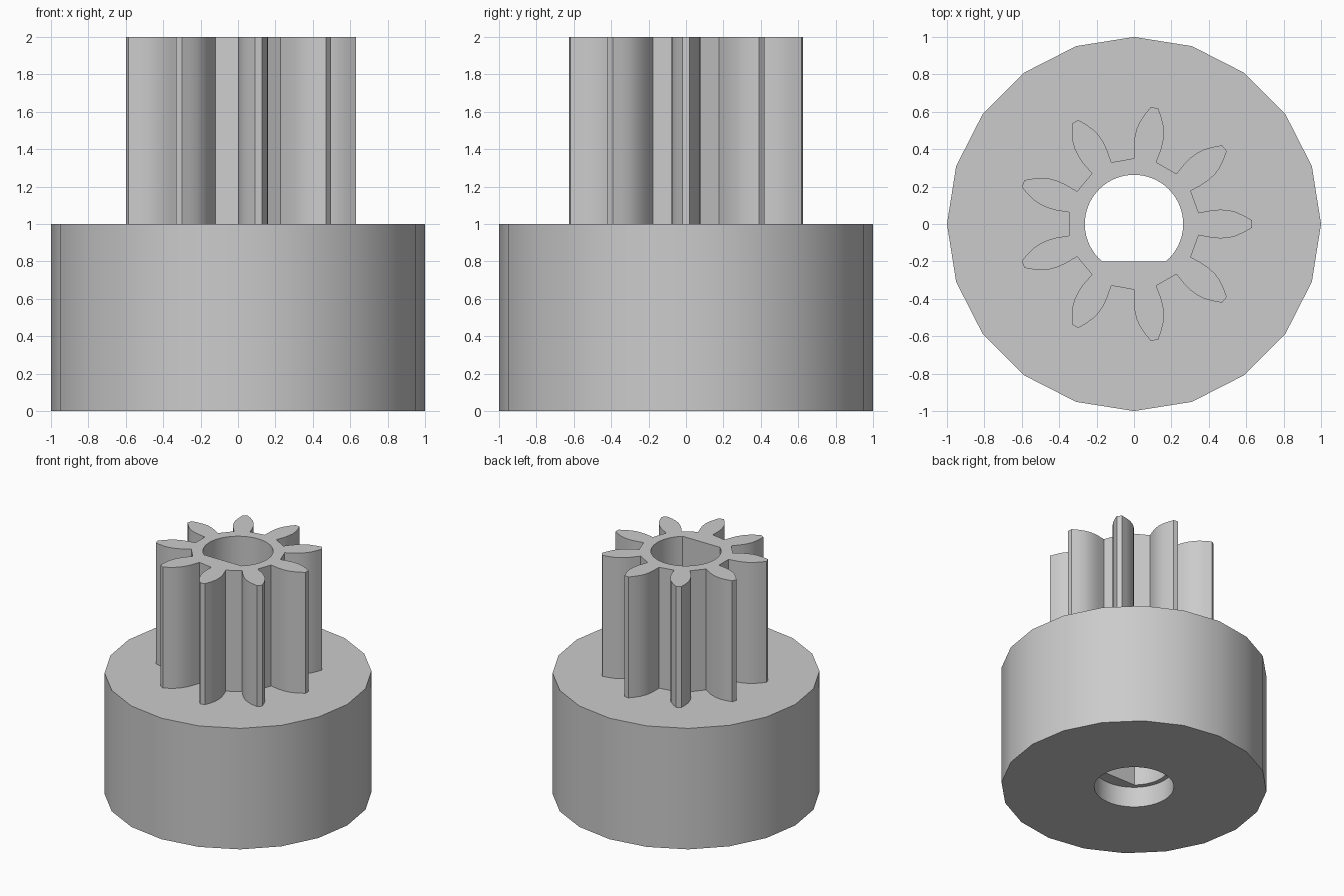
import bpy, bmesh, math
from math import sin, cos, radians

if "Cube" in bpy.data.objects:
    bpy.data.objects.remove(bpy.data.objects["Cube"])

bm = bmesh.new()


def circle(r, n, a0=0.0, a1=360.0, closed=True):
    """Points on a circle or arc, angles in degrees."""
    steps = n if closed else n - 1
    angles = [radians(a0 + (a1 - a0) * i / steps) for i in range(n)]
    return [(r * cos(a), r * sin(a)) for a in angles]


def gear(teeth, flank):
    """Repeat a mirrored tooth flank around the axis."""
    tooth = [(x, -y) for x, y in flank] + flank[::-1]
    pts = []
    for i in range(teeth):
        a = 2 * math.pi * i / teeth
        pts += [(x * cos(a) - y * sin(a), x * sin(a) + y * cos(a)) for x, y in tooth]
    return pts


def wall(outline, z0, z1):
    """Vertical wall along an outline; returns its lower and upper edge loops."""
    n = len(outline)
    low = [bm.verts.new((x, y, z0)) for x, y in outline]
    top = [bm.verts.new((x, y, z1)) for x, y in outline]
    for i in range(n):
        j = (i + 1) % n
        bm.faces.new((low[i], low[j], top[j], top[i]))
    return [[bm.edges.get((v[i], v[(i + 1) % n])) for i in range(n)] for v in (low, top)]


def ring(outer, inner):
    """Flat face between two edge loops at the same height."""
    bmesh.ops.triangle_fill(bm, use_beauty=True, edges=outer + inner, normal=(0, 0, 1))


# Outlines: hub, nine-tooth gear, D-shaped bore and round counterbore
flank = [(0.346, 0.06), (0.414, 0.073), (0.46, 0.077), (0.505, 0.074),
         (0.545, 0.064), (0.587, 0.045), (0.631, 0.02)]
bore_r, flat_y = 0.263, 0.2
cut = math.degrees(math.asin(flat_y / bore_r))
d_bore = circle(bore_r, 48, -cut, 180 + cut, closed=False)

# Walls
hub_low, hub_top = wall(circle(1.0, 20), 0, 1)
gear_low, gear_top = wall(gear(9, flank), 1, 2)
bore_low, bore_top = wall(d_bore, 0.17, 2)
counter_low, counter_top = wall(circle(0.3, 48), 0, 0.17)

# Flat faces: underside, hub shoulder, gear top, ledge inside the bore
ring(hub_low, counter_low)
ring(hub_top, gear_low)
ring(gear_top, bore_top)
ring(counter_top, bore_low)
bmesh.ops.recalc_face_normals(bm, faces=bm.faces)

mesh = bpy.data.meshes.new("pinion_with_hub")
bm.to_mesh(mesh)
bm.free()
obj = bpy.data.objects.new("pinion_with_hub", mesh)
bpy.context.collection.objects.link(obj)

mat = bpy.data.materials.new("light grey")
mat.diffuse_color = (0.6, 0.6, 0.6, 1)
mat.use_nodes = True
mat.node_tree.nodes["Principled BSDF"].inputs["Base Color"].default_value = mat.diffuse_color
mesh.materials.append(mat)

# Smooth curved walls, crisp rims and tooth corners
bpy.context.view_layer.objects.active = obj
obj.select_set(True)
bpy.ops.object.shade_smooth_by_angle(angle=radians(30))
